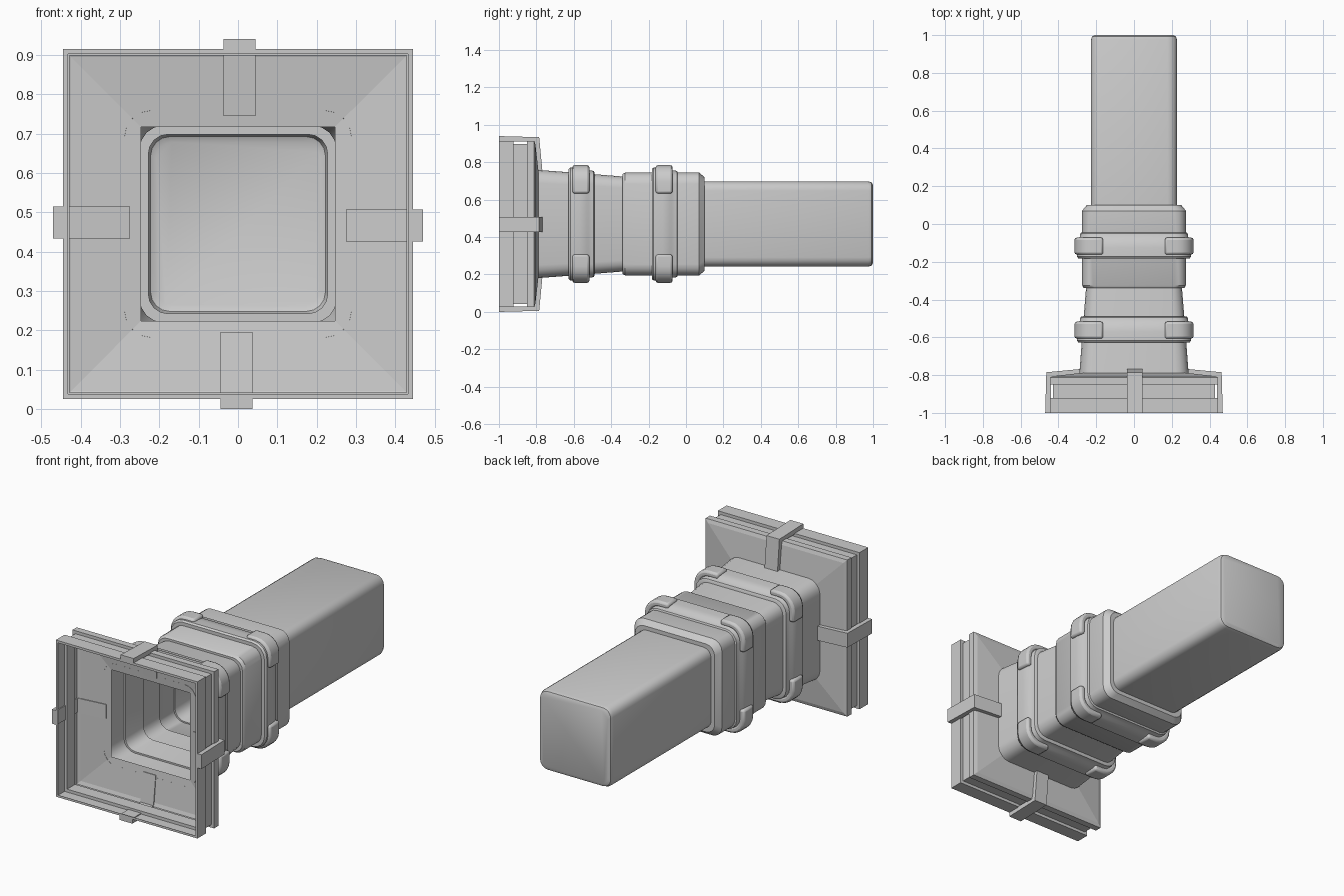
import bpy, bmesh, math
from mathutils import Matrix, Vector

if "Cube" in bpy.data.objects:
    bpy.data.objects.remove(bpy.data.objects["Cube"])

CZ = 0.47  # height of the long axis


def finish(name, bm, angle=35, bevel=0):
    bmesh.ops.recalc_face_normals(bm, faces=bm.faces)
    me = bpy.data.meshes.new(name)
    bm.to_mesh(me)
    bm.free()
    ob = bpy.data.objects.new(name, me)
    ob.location.z = CZ
    bpy.context.collection.objects.link(ob)
    if bevel:
        mod = ob.modifiers.new("soft_edges", 'BEVEL')
        mod.width, mod.segments = bevel, 2
        mod.limit_method = 'ANGLE'
        mod.angle_limit = math.radians(50)
    if angle:
        bpy.ops.object.select_all(action='DESELECT')
        ob.select_set(True)
        bpy.context.view_layer.objects.active = ob
        bpy.ops.object.shade_smooth_by_angle(angle=math.radians(angle))
    return ob


def corner(h, r, segs):
    """Arc around the +x +z corner of a rounded square."""
    if r == 0:
        return [(h, h)]
    steps = [math.pi / 2 * i / segs for i in range(segs + 1)]
    return [(h - r + r * math.cos(a), h - r + r * math.sin(a)) for a in steps]


def section(h, r, segs=4):
    pts, quarter = [], corner(h, r, segs)
    for k in range(4):
        for x, z in quarter:
            for _ in range(k):
                x, z = -z, x
            pts.append((x, z))
    return pts


def loft(bm, rings, close=False, cap=False):
    rows = [[bm.verts.new(p) for p in ring] for ring in rings]
    pairs = list(zip(rows, rows[1:])) + ([(rows[-1], rows[0])] if close else [])
    for a, b in pairs:
        for i in range(len(a)):
            j = (i + 1) % len(a)
            bm.faces.new((a[i], a[j], b[j], b[i]))
    if cap:
        bm.faces.new(rows[-1])
    return rows


def square_shell(name, profile, angle=35, close=False, cap=False):
    """Loft rounded squares given as (y, half width, corner radius)."""
    bm = bmesh.new()
    loft(bm, [[(x, y, z) for x, z in section(h, r)] for y, h, r in profile],
         close, cap)
    return finish(name, bm, angle)


# square flange: grooved rim and shallow pyramid with a square opening
square_shell("flange", [
    (-1, .432, 0), (-1, .445, 0), (-.922, .445, 0), (-.922, .428, 0),
    (-.85, .428, 0), (-.85, .445, 0), (-.812, .445, 0), (-.805, .425, 0),
    (-.785, .247, 0)], angle=0)

# tapered neck, collar and closed tube, all one open-fronted shell
square_shell("body", [
    (-.79, .289, .07), (-.56, .272, .065), (-.34, .254, .06),
    (-.34, .266, .06), (-.325, .275, .06), (.07, .275, .06),
    (.10, .25, .055), (.10, .228, .05), (.975, .228, .05),
    (.993, .222, .048), (1, .208, .04)], cap=True)

# clamping bands with four corner grips each
for tag, yc in (("front", -.56), ("rear", -.115)):
    square_shell(tag + "_band", [
        (yc - .068, .268, .06), (yc - .068, .294, .075),
        (yc - .058, .302, .08), (yc - .01, .301, .08), (yc + .028, .296, .08),
        (yc + .040, .288, .075), (yc + .066, .284, .07),
        (yc + .07, .278, .07), (yc + .07, .25, .06)], close=True)
    bm = bmesh.new()
    y0, y1 = yc - .047, yc + .043
    outer = [(.315, .163)] + corner(.315, .09, 5) + [(.163, .315)]
    inner = [(.28, .163)] + corner(.28, .06, 5) + [(.163, .28)]
    for k in range(4):
        rot = Matrix.Rotation(k * math.pi / 2, 3, 'Y')
        rows = loft(bm, [[rot @ Vector(p) for p in (
            (a, y0, b), (a, y1, b), (c, y1, d), (c, y0, d))]
            for (a, b), (c, d) in zip(outer, inner)], cap=True)
        bm.faces.new(rows[0])
    finish(tag + "_corner_grips", bm, bevel=.012)

# four hooked clips over the flange rim
bm = bmesh.new()
hook = [(-1, .47), (-.785, .464), (-.767, .275), (-.792, .275),
        (-.812, .44), (-1, .44)]
for k in range(4):
    rot = Matrix.Rotation(k * math.pi / 2, 3, 'Y')
    rows = loft(bm, [[rot @ Vector((x, y, h)) for y, h in hook]
                     for x in (-.037, .044)], cap=True)
    bm.faces.new(rows[0])
finish("flange_clips", bm, angle=0)
